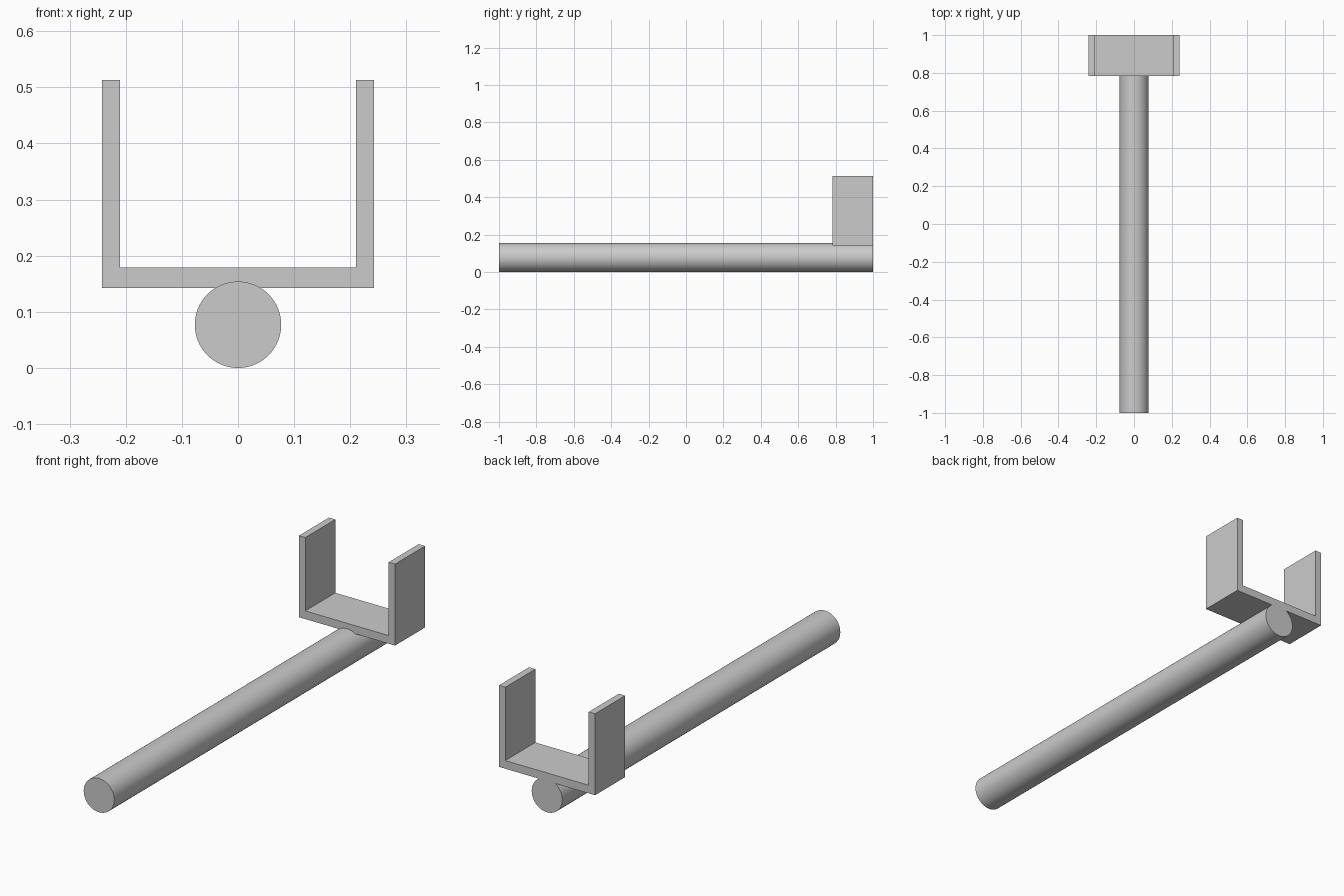
import bpy, bmesh, math
from mathutils import Vector

if "Cube" in bpy.data.objects:
    bpy.data.objects.remove(bpy.data.objects["Cube"])

# Round rod lying along y
R, LENGTH = 0.077, 2.0
bpy.ops.mesh.primitive_cylinder_add(vertices=64, radius=R, depth=LENGTH,
                                    location=(0, 0, R), rotation=(math.pi / 2, 0, 0))
rod = bpy.context.object
rod.name = "rod"
bpy.ops.object.shade_smooth_by_angle(angle=math.radians(30))

# U-shaped bracket: mirrored half profile extruded along y
Y0, Y1 = 0.784, 1.0
half = [(0.242, 0.142), (0.242, 0.513), (0.21, 0.513), (0.21, 0.179)]
profile = half + [(-x, z) for x, z in reversed(half)]

bm = bmesh.new()
face = bm.faces.new([bm.verts.new((x, Y0, z)) for x, z in profile])
ext = bmesh.ops.extrude_face_region(bm, geom=[face], use_keep_orig=True)
bmesh.ops.translate(bm, vec=Vector((0, Y1 - Y0, 0)),
                    verts=[g for g in ext["geom"] if isinstance(g, bmesh.types.BMVert)])
bmesh.ops.recalc_face_normals(bm, faces=bm.faces)
mesh = bpy.data.meshes.new("bracket")
bm.to_mesh(mesh)
bm.free()
bracket = bpy.data.objects.new("bracket", mesh)
bpy.context.collection.objects.link(bracket)
